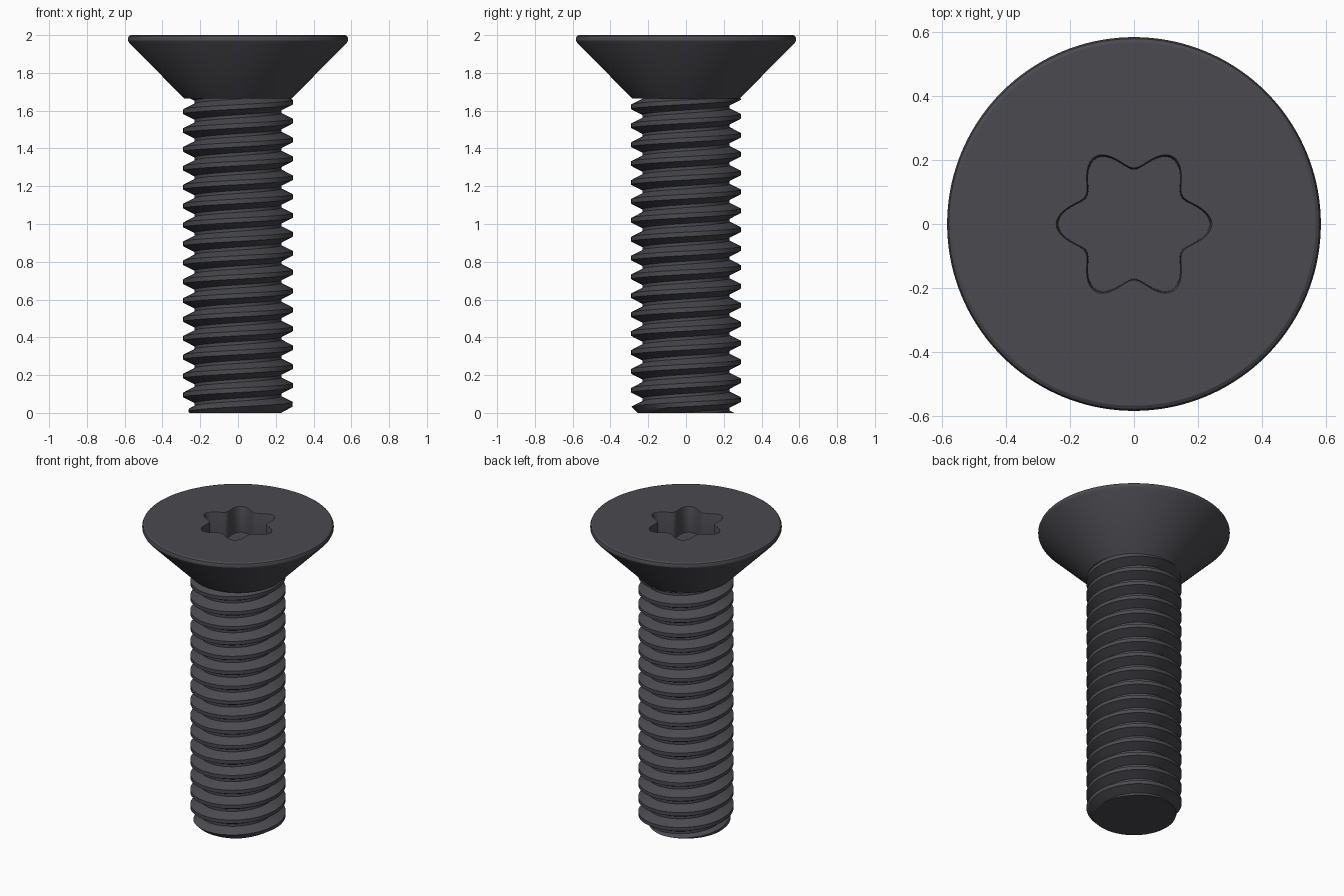
import bpy, bmesh
from math import cos, sin, pi, tau, floor, radians

cube = bpy.data.objects.get("Cube")
if cube:
    bpy.data.objects.remove(cube)

SIDES = 144
PITCH, CREST_R, ROOT_R = 0.1, 0.29, 0.23
CREST_HALF, ROOT_HALF = 0.012, 0.008
SHANK_TOP, CREST_START = 1.665, 0.045

steel = bpy.data.materials.new("dark_steel")
steel.use_nodes = True
colour = (0.068, 0.068, 0.08, 1)
steel.diffuse_color = colour
steel.node_tree.nodes["Principled BSDF"].inputs["Base Color"].default_value = colour


def finish(name, bm):
    """Weld, orient and shade a mesh, then add it to the scene."""
    bmesh.ops.remove_doubles(bm, verts=bm.verts, dist=1e-5)
    bmesh.ops.dissolve_degenerate(bm, edges=bm.edges, dist=1e-5)
    bmesh.ops.recalc_face_normals(bm, faces=bm.faces)
    mesh = bpy.data.meshes.new(name)
    bm.to_mesh(mesh)
    bm.free()
    obj = bpy.data.objects.new(name, mesh)
    bpy.context.collection.objects.link(obj)
    mesh.materials.append(steel)
    bpy.ops.object.select_all(action='DESELECT')
    obj.select_set(True)
    bpy.context.view_layer.objects.active = obj
    bpy.ops.object.shade_smooth_by_angle(angle=radians(25))
    return obj


def bridge(bm, a, b, closed):
    for i in range(len(a) if closed else len(a) - 1):
        j = (i + 1) % len(a)
        bm.faces.new((a[i], a[j], b[j], b[i]))


def polar(bm, r, angle, z):
    return bm.verts.new((r * cos(angle), r * sin(angle), z))


# Countersunk head with a six-lobed socket, made from stacked rings
def lobes(scale):
    return lambda a: scale * (0.209 + 0.034 * cos(6 * a))


def circle(r):
    return lambda a: r


head_rings = [
    (lobes(0.97), 1.83), (lobes(0.98), 1.99), (lobes(1.0), 2.0),
    (circle(0.567), 2.0), (circle(0.578), 1.994), (circle(0.583), 1.983),
    (circle(0.583), 1.972), (circle(0.577), 1.96),
    (circle(0.285), SHANK_TOP), (circle(0.2), SHANK_TOP),
]
bm = bmesh.new()
rings = [[polar(bm, shape(tau * i / SIDES), tau * i / SIDES, z) for i in range(SIDES)]
         for shape, z in head_rings]
for low, high in zip(rings, rings[1:]):
    bridge(bm, low, high, True)
bm.faces.new(rings[0])
finish("countersunk_head", bm)


# Threaded shank: columns of points that follow the helix
def thread_radius(angle, z):
    turn = (z - CREST_START) / PITCH - angle / tau
    distance = abs(turn - floor(turn + 0.5)) * PITCH
    flank = (distance - CREST_HALF) / (PITCH / 2 - CREST_HALF - ROOT_HALF)
    r = CREST_R + (ROOT_R - CREST_R) * min(max(flank, 0), 1)
    return min(r, 0.255 + z)


half = PITCH / 2
flank_mid = (CREST_HALF + half - ROOT_HALF) / 2
offsets = (-half + ROOT_HALF, -flank_mid, -CREST_HALF,
           CREST_HALF, flank_mid, half - ROOT_HALF)
bm = bmesh.new()
columns = []
for i in range(SIDES + 1):
    angle = tau * i / SIDES
    column = []
    for k in range(-2, 19):
        for offset in offsets:
            z = CREST_START + PITCH * (k + angle / tau) + offset
            z = min(max(z, 0), SHANK_TOP)
            column.append(polar(bm, thread_radius(angle, z), angle, z))
    columns.append(column)
for a, b in zip(columns, columns[1:]):
    bridge(bm, a, b, False)
bmesh.ops.remove_doubles(bm, verts=bm.verts, dist=1e-5)
# Flat tip
rim = [e for e in bm.edges if e.is_boundary and all(v.co.z < 1e-4 for v in e.verts)]
bmesh.ops.edgeloop_fill(bm, edges=rim)
finish("threaded_shank", bm)
